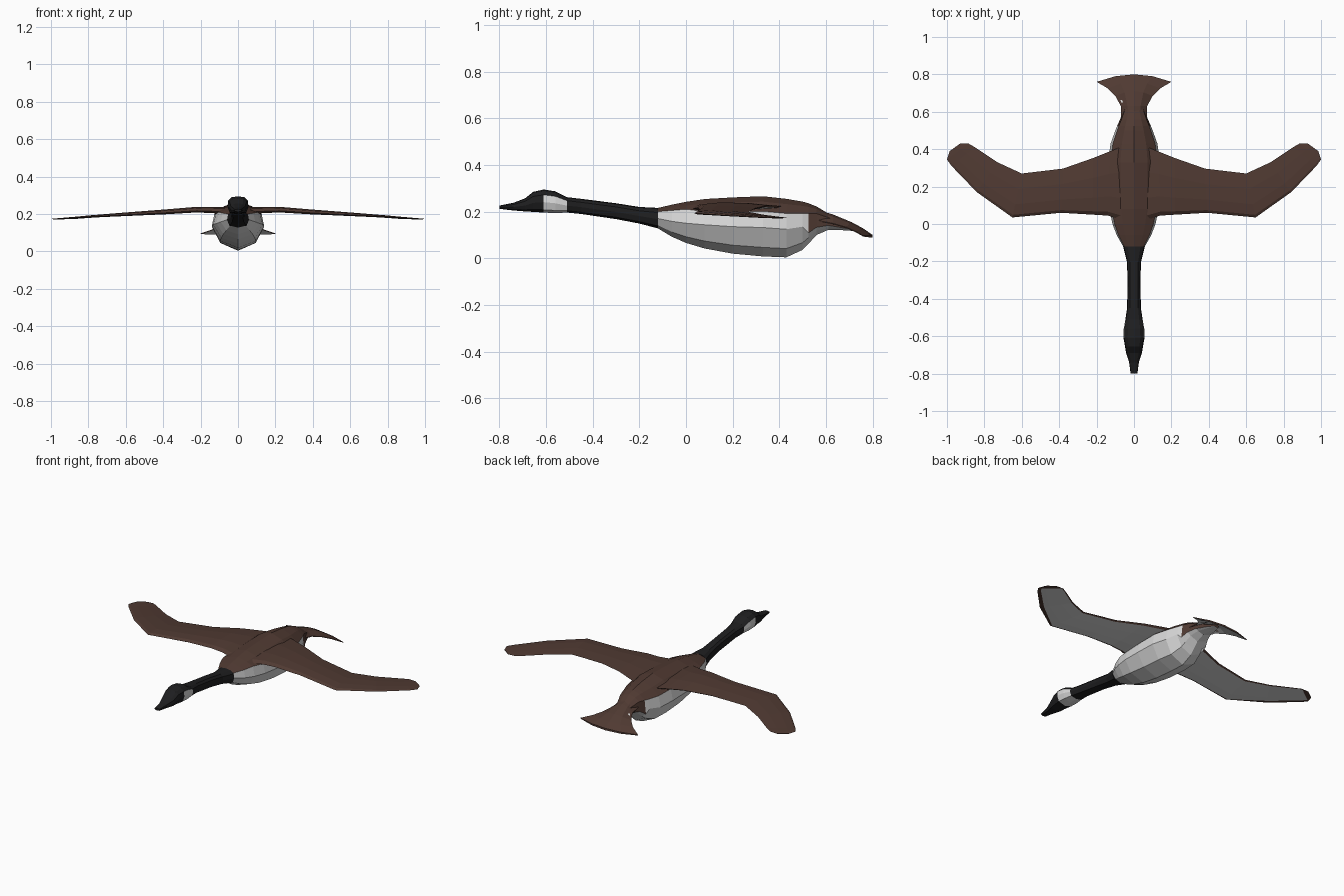
import bpy, bmesh
from mathutils import Vector

COLORS = {
    "brown_feathers": (0.08, 0.042, 0.032),
    "black_neck": (0.013, 0.013, 0.014),
    "pale_belly": (0.69, 0.69, 0.69),
}
BROWN, BLACK, PALE = range(3)
MATS = []
for name, c in COLORS.items():
    m = bpy.data.materials.new(name)
    m.diffuse_color = (*c, 1)
    MATS.append(m)


def loft(name, sections, color, strip_caps=False):
    """Skin closed sections; color(i, j) picks the material of each face."""
    bm = bmesh.new()
    rings = [[bm.verts.new(p) for p in s] for s in sections]
    n = len(rings[0])
    for i in range(len(rings) - 1):
        for j in range(n):
            k = (j + 1) % n
            f = bm.faces.new((rings[i][j], rings[i][k], rings[i + 1][k], rings[i + 1][j]))
            f.material_index = color(i, j)
    for i, r in ((0, rings[0]), (len(rings) - 2, rings[-1])):
        if strip_caps:
            caps = [(r[j], r[j + 1], r[n - 2 - j], r[n - 1 - j]) for j in range(n // 2 - 1)]
        else:
            caps = [r]
        for c in caps:
            bm.faces.new(c).material_index = color(i, 0)
    bmesh.ops.recalc_face_normals(bm, faces=bm.faces)
    mesh = bpy.data.meshes.new(name)
    bm.to_mesh(mesh)
    bm.free()
    for m in MATS:
        mesh.materials.append(m)
    ob = bpy.data.objects.new(name, mesh)
    bpy.context.collection.objects.link(ob)
    return ob


def ring(y, w, zb, zt, half):
    """Ten-sided section from half points (width fraction, height fraction)."""
    pts = half + [(-x, t) for x, t in half[4:0:-1]]
    return [(w * x, y, zb + (zt - zb) * t) for x, t in pts]


def band(j):
    """Row of the section, 0 at the back ridge, 4 at the keel."""
    return j if j < 5 else 9 - j


# Head and neck: y, half width, bottom, top
head_rows = [
    (-0.80, 0.018, 0.212, 0.226), (-0.74, 0.026, 0.205, 0.238),
    (-0.69, 0.042, 0.201, 0.257), (-0.655, 0.048, 0.199, 0.285),
    (-0.61, 0.056, 0.196, 0.295), (-0.56, 0.055, 0.194, 0.287),
    (-0.51, 0.046, 0.196, 0.262), (-0.45, 0.037, 0.190, 0.255),
    (-0.30, 0.034, 0.168, 0.236), (-0.20, 0.038, 0.149, 0.220),
    (-0.12, 0.058, 0.128, 0.216),
]
HEAD = [(0, 1), (0.6, 0.95), (0.93, 0.77), (1, 0.45), (0.8, 0.12), (0, 0)]
loft("head_and_neck", [ring(*r, HEAD) for r in head_rows],
     lambda i, j: PALE if i in (4, 5) and band(j) >= 2 else BLACK)

# Body: brown back, pale sides and belly, brown rear flank
body_rows = [
    (-0.12, 0.058, 0.128, 0.216), (-0.06, 0.092, 0.092, 0.230),
    (0.0, 0.115, 0.066, 0.242), (0.08, 0.132, 0.042, 0.254),
    (0.20, 0.14, 0.020, 0.261), (0.33, 0.14, 0.008, 0.266),
    (0.43, 0.125, 0.004, 0.255), (0.50, 0.10, 0.036, 0.243),
    (0.525, 0.09, 0.062, 0.236), (0.56, 0.074, 0.100, 0.222),
    (0.61, 0.055, 0.122, 0.192), (0.68, 0.035, 0.120, 0.155),
    (0.73, 0.015, 0.116, 0.134),
]


def body_half(y):
    shoulder = 0.82 if y < 0.05 else 0.75
    side = 0.27 if y > 0.52 else 0.48
    return [(0, 1), (0.52, 0.91), (0.9, shoulder), (1, side), (0.68, 0.15), (0, 0)]


loft("body", [ring(*r, body_half(r[0])) for r in body_rows],
     lambda i, j: BROWN if band(j) < (2 if i < 8 else 3) else PALE)

# Tail fan: centre y, edge y, half width, centre z, edge z
tail_rows = [
    (0.54, 0.55, 0.068, 0.214, 0.165), (0.63, 0.63, 0.07, 0.188, 0.150),
    (0.71, 0.685, 0.10, 0.155, 0.134), (0.76, 0.725, 0.14, 0.128, 0.117),
    (0.80, 0.76, 0.20, 0.100, 0.097),
]
tail = []
for yc, ye, h, zc, ze in tail_rows:
    top = [Vector((h * u, yc + (ye - yc) * u * u, zc + (ze - zc) * u * u))
           for u in (-1, -0.5, 0, 0.5, 1)]
    low = [p - Vector((0, 0, t)) for p, t in zip(top, (0.004, 0.01, 0.012, 0.01, 0.004))]
    tail.append(top + low[::-1])
loft("tail_fan", tail, lambda i, j: PALE if 5 <= j <= 8 else BROWN, True)

# Wings: leading x, y, trailing x, y, top z, thickness
wing_rows = [
    (0.0, 0.0, 0.0, 0.44, 0.235, 0.035), (0.14, 0.045, 0.13, 0.388, 0.239, 0.034),
    (0.22, 0.05, 0.22, 0.352, 0.239, 0.03), (0.39, 0.06, 0.38, 0.296, 0.225, 0.026),
    (0.65, 0.035, 0.60, 0.27, 0.206, 0.018), (0.84, 0.17, 0.73, 0.33, 0.192, 0.012),
    (0.975, 0.31, 0.85, 0.41, 0.179, 0.006), (1.0, 0.345, 0.885, 0.43, 0.177, 0.005),
    (0.985, 0.39, 0.93, 0.43, 0.175, 0.004),
]


def chord(i):
    """Chord fraction and drop below the top; the lower rim widens at the tip."""
    rim = 0.06 if i < 5 else 0.13
    return [(0, 0.7), (0.06, 0.25), (0.3, 0), (0.65, 0.05), (1, 0.4),
            (0.96, 0.65), (0.65, 0.85), (0.3, 1), (rim, 1)]


# Brown top and rim, pale underside
for side, label in ((1, "right_wing"), (-1, "left_wing")):
    sections = [[(side * (lx + (tx - lx) * c), ly + (ty - ly) * c, z - d * t)
                 for c, d in chord(i)]
                for i, (lx, ly, tx, ty, z, t) in enumerate(wing_rows)]
    loft(label, sections, lambda i, j: PALE if 5 <= j <= 7 and i < 7 else BROWN)
